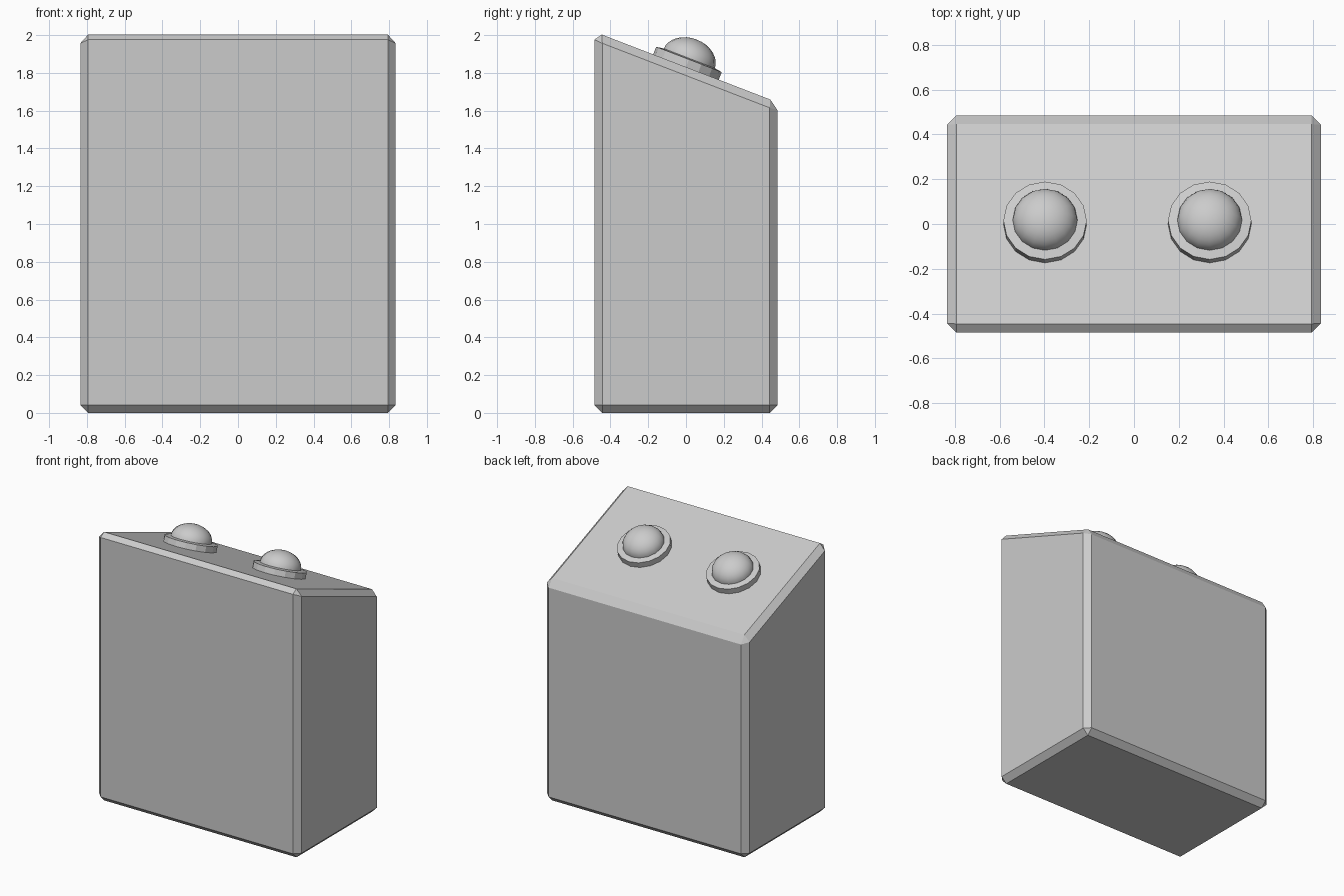
import bpy, bmesh, math
from mathutils import Matrix

if "Cube" in bpy.data.objects:
    bpy.data.objects.remove(bpy.data.objects["Cube"])

SLOPE = math.atan2(0.374, 0.97)      # tilt of the top panel
MID_Z = 1.831                        # panel height at y = 0


def finish(bm, name):
    bmesh.ops.recalc_face_normals(bm, faces=bm.faces)
    mesh = bpy.data.meshes.new(name)
    bm.to_mesh(mesh)
    bm.free()
    ob = bpy.data.objects.new(name, mesh)
    bpy.context.collection.objects.link(ob)
    return ob


def lathe(name, profile, x, sides=16):
    """Spin an (r, h) profile and seat it on the sloped panel at x."""
    bm = bmesh.new()
    verts = [bm.verts.new((r, 0, h)) for r, h in profile]
    edges = [bm.edges.new(p) for p in zip(verts, verts[1:])]
    bmesh.ops.spin(bm, geom=verts + edges, cent=(0, 0, 0), axis=(0, 0, 1),
                   angle=2 * math.pi, steps=sides)
    bmesh.ops.remove_doubles(bm, verts=bm.verts, dist=1e-4)
    bm.transform(Matrix.Translation((x, 0, MID_Z)) @ Matrix.Rotation(-SLOPE, 4, 'X'))
    return finish(bm, name)


# Cabinet: side profile extruded across x, every edge chamfered
bm = bmesh.new()
profile = [(-0.485, 0), (0.485, 0), (0.485, 1.644), (-0.485, 2.018)]
face = bm.faces.new([bm.verts.new((-0.835, y, z)) for y, z in profile])
ext = bmesh.ops.extrude_face_region(bm, geom=[face])
bmesh.ops.translate(bm, vec=(1.67, 0, 0),
                    verts=[g for g in ext["geom"] if isinstance(g, bmesh.types.BMVert)])
bmesh.ops.recalc_face_normals(bm, faces=bm.faces)
bmesh.ops.bevel(bm, geom=bm.edges[:], offset=0.042, segments=1, affect='EDGES')
finish(bm, "cabinet")

# Buttons: collar ring with a flattened smooth dome
collar = [(0, -0.03), (0.186, -0.03), (0.186, 0.043), (0.145, 0.049), (0, 0.049)]
dome = [(0.145, 0.03)] + [(0.145 * math.cos(a), 0.046 + 0.11 * math.sin(a))
                          for a in (i * math.pi / 16 for i in range(9))]
for side, x in (("left", -0.397), ("right", 0.338)):
    lathe(side + "_button_collar", collar, x)
    cap = lathe(side + "_button_dome", dome, x)
    for p in cap.data.polygons:
        p.use_smooth = True
